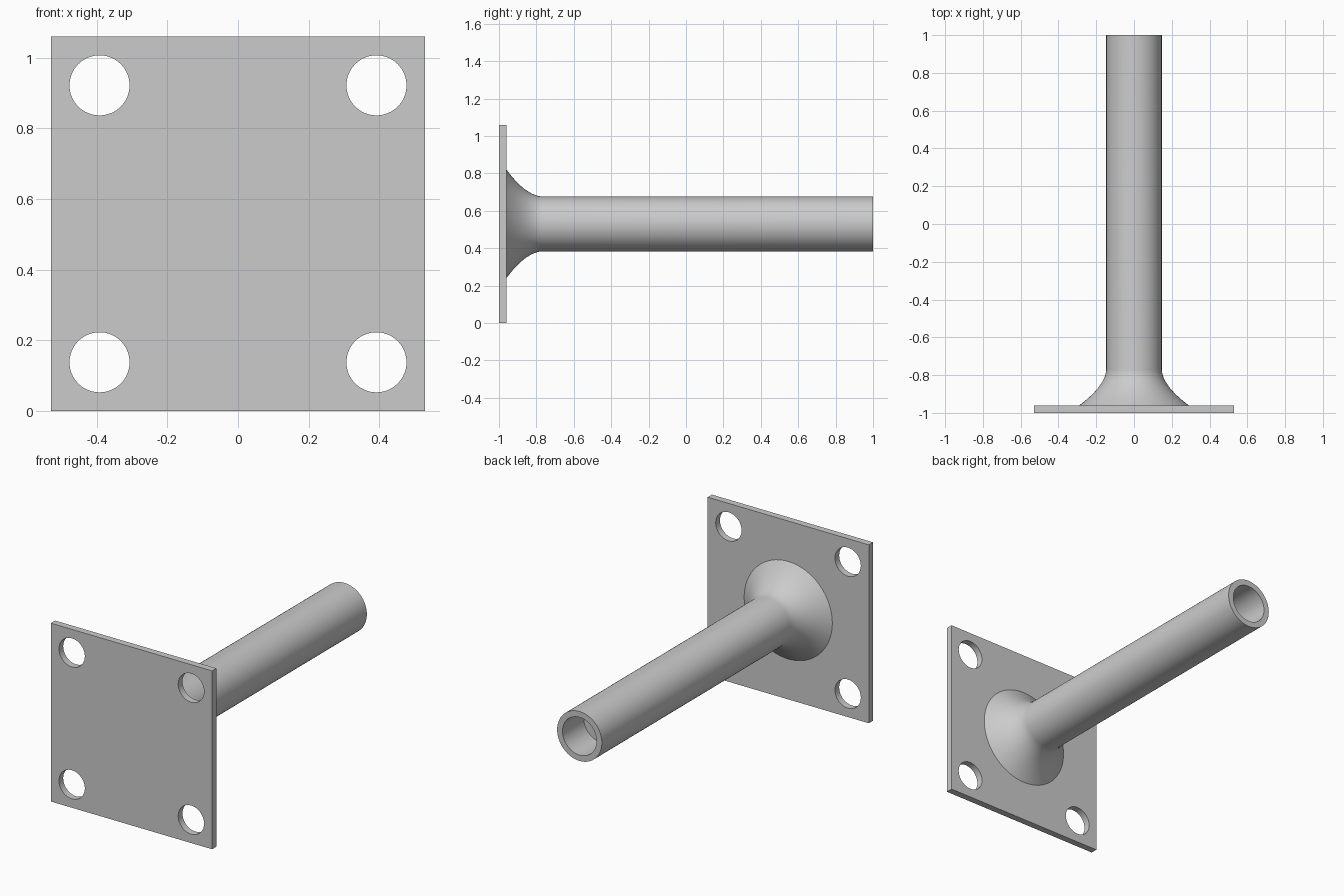
import bpy
import bmesh
import math
from mathutils import Vector, Matrix

cube = bpy.data.objects.get("Cube")
if cube:
    bpy.data.objects.remove(cube, do_unlink=True)

SIZE = 1.06          # plate edge length
MID = SIZE / 2       # height of the tube axis
PLATE_BACK = -0.96
HOLE_OFFSET, HOLE_RADIUS = 0.392, 0.085
TUBE_RADIUS, BORE_RADIUS, BORE_END = 0.147, 0.112, 0.8
FLARE_RADIUS, FLARE_END = 0.29, -0.77

grey = bpy.data.materials.new("plain grey")
grey.use_nodes = True
grey.diffuse_color = (0.6, 0.6, 0.6, 1)
grey.node_tree.nodes["Principled BSDF"].inputs["Base Color"].default_value = grey.diffuse_color


def make_object(name, bm):
    bmesh.ops.recalc_face_normals(bm, faces=bm.faces)
    mesh = bpy.data.meshes.new(name)
    bm.to_mesh(mesh)
    bm.free()
    mesh.materials.append(grey)
    obj = bpy.data.objects.new(name, mesh)
    bpy.context.collection.objects.link(obj)
    return obj


def activate(obj):
    bpy.ops.object.select_all(action='DESELECT')
    obj.select_set(True)
    bpy.context.view_layer.objects.active = obj


# Square mounting plate
bm = bmesh.new()
bmesh.ops.create_cube(bm, size=1)
bmesh.ops.scale(bm, vec=(SIZE, PLATE_BACK + 1, SIZE), verts=bm.verts)
bmesh.ops.translate(bm, vec=(0, (PLATE_BACK - 1) / 2, MID), verts=bm.verts)
plate = make_object("mounting_plate", bm)

# Four bolt holes cut through the corners
bm = bmesh.new()
for sx in (-1, 1):
    for sz in (-1, 1):
        place = Matrix.Translation((sx * HOLE_OFFSET, -1, MID + sz * HOLE_OFFSET))
        bmesh.ops.create_cone(bm, cap_ends=True, segments=64, depth=0.4,
                              radius1=HOLE_RADIUS, radius2=HOLE_RADIUS,
                              matrix=place @ Matrix.Rotation(math.pi / 2, 4, 'X'))
cutter = make_object("bolt_hole_cutter", bm)
cutter.hide_render = True
cut = plate.modifiers.new("bolt_holes", 'BOOLEAN')
cut.object = cutter
cut.operation = 'DIFFERENCE'
cut.solver = 'EXACT'
activate(plate)
bpy.ops.object.modifier_apply(modifier=cut.name)
bpy.data.objects.remove(cutter, do_unlink=True)
bpy.ops.object.shade_smooth_by_angle(angle=math.radians(30))

# Tube with flared foot and blind bore, as (radius, y) profile turned about y
STEPS = 14
profile = [(0, PLATE_BACK - 0.01), (FLARE_RADIUS, PLATE_BACK - 0.01)]
for i in range(STEPS + 1):
    t = i / STEPS
    radius = TUBE_RADIUS + (FLARE_RADIUS - TUBE_RADIUS) * (1 - t) ** 1.8
    profile.append((radius, PLATE_BACK + (FLARE_END - PLATE_BACK) * t))
profile += [(TUBE_RADIUS, 1), (BORE_RADIUS, 1), (BORE_RADIUS, BORE_END), (0, BORE_END)]

bm = bmesh.new()
verts = [bm.verts.new((r, y, MID)) for r, y in profile]
edges = [bm.edges.new(pair) for pair in zip(verts, verts[1:])]
bmesh.ops.spin(bm, geom=verts + edges, cent=Vector((0, 0, MID)), axis=(0, 1, 0),
               angle=math.tau, steps=64)
bmesh.ops.remove_doubles(bm, verts=bm.verts, dist=0.0001)
tube = make_object("flared_tube", bm)
activate(tube)
bpy.ops.object.shade_smooth_by_angle(angle=math.radians(30))
